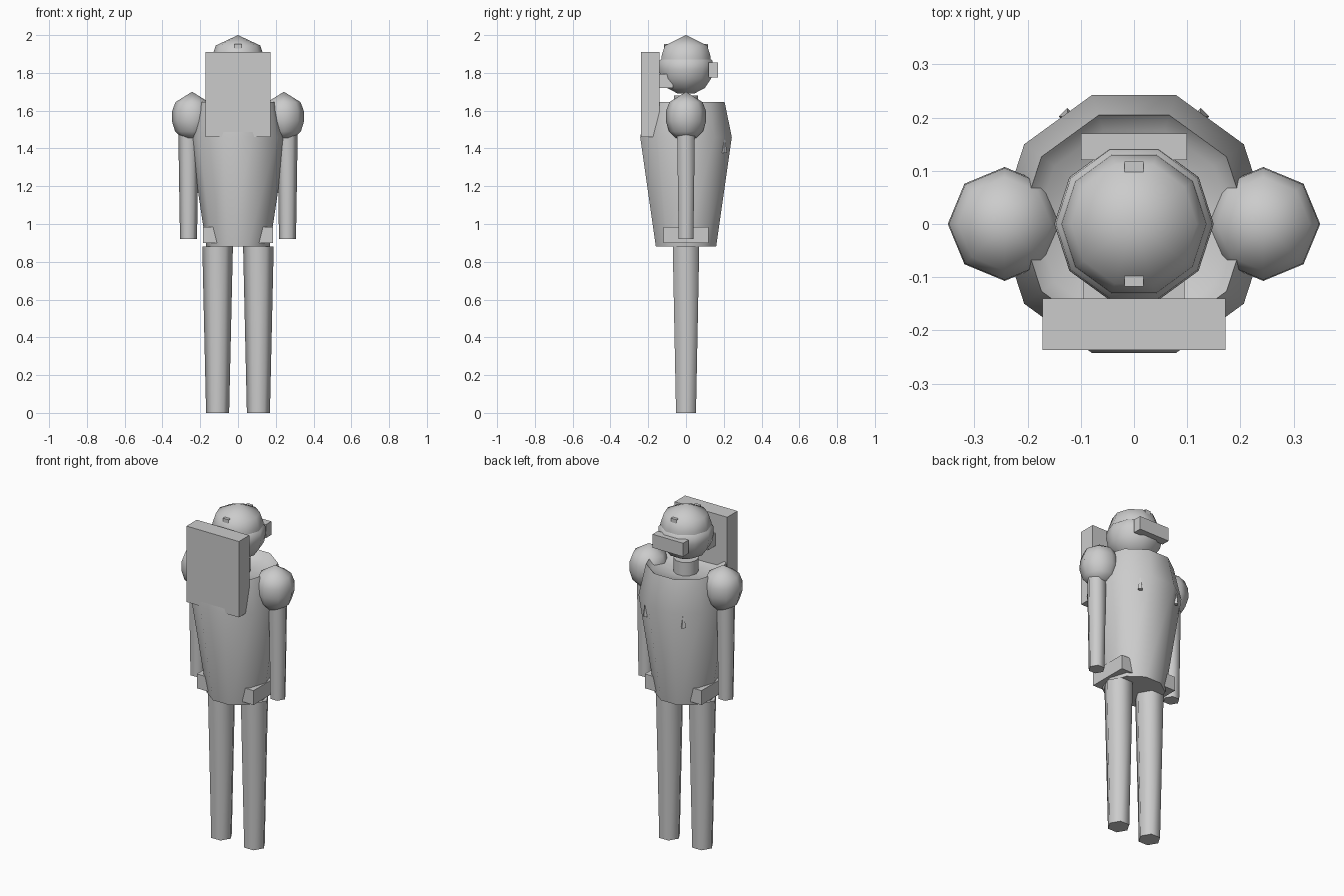
import bpy, bmesh, math

if "Cube" in bpy.data.objects:
    bpy.data.objects.remove(bpy.data.objects["Cube"])

grey = bpy.data.materials.new("light_grey")
grey.diffuse_color = (0.6, 0.6, 0.6, 1)
grey.use_nodes = True
grey.node_tree.nodes["Principled BSDF"].inputs["Base Color"].default_value = grey.diffuse_color


def finish(name, bm, smooth=False):
    bmesh.ops.recalc_face_normals(bm, faces=bm.faces[:])
    me = bpy.data.meshes.new(name)
    bm.to_mesh(me)
    bm.free()
    me.materials.append(grey)
    ob = bpy.data.objects.new(name, me)
    bpy.context.collection.objects.link(ob)
    if smooth:
        bpy.ops.object.select_all(action='DESELECT')
        bpy.context.view_layer.objects.active = ob
        ob.select_set(True)
        bpy.ops.object.shade_smooth_by_angle(angle=math.radians(65))
    return ob


def lathe(name, profile, sides, x=0.0, y=0.0, smooth=True):
    """Turn (radius, z) points about a vertical axis; radius 0 makes a tip."""
    bm = bmesh.new()
    rings = []
    for r, z in profile:
        count = sides if r > 0 else 1
        rings.append([bm.verts.new((x + r * math.cos(math.tau * i / sides),
                                    y + r * math.sin(math.tau * i / sides), z))
                      for i in range(count)])
    for a, b in zip(rings, rings[1:]):
        for i in range(sides):
            j = (i + 1) % sides
            quad = [a[i % len(a)], a[j % len(a)], b[j % len(b)], b[i % len(b)]]
            bm.faces.new(list(dict.fromkeys(quad)))
    for ring in (rings[0], rings[-1]):
        if len(ring) > 1:
            bm.faces.new(ring)
    return finish(name, bm, smooth)


def box(name, lo, hi):
    bm = bmesh.new()
    bmesh.ops.create_cube(bm, size=1)
    for v in bm.verts:
        v.co = [(a + b) / 2 + c * (b - a) for a, b, c in zip(lo, hi, v.co)]
    return finish(name, bm)


# Body with a shallow dip around the neck
lathe("torso", [(0.168, 0.88), (0.255, 1.46), (0.215, 1.645),
                (0.185, 1.61), (0.06, 1.60)], 10)
lathe("neck", [(0.068, 1.58), (0.068, 1.68)], 10)

# Head and helmet
lathe("head", [(0.045, 1.69), (0.105, 1.72), (0.14, 1.77), (0.15, 1.82),
               (0.147, 1.865), (0.10, 1.90)], 10)
lathe("helmet", [(0.138, 1.865), (0.136, 1.89), (0.118, 1.945), (0, 2.0)], 10)
box("visor", (-0.10, 0.12, 1.775), (0.10, 0.17, 1.855))
for name, s in (("front", -1), ("back", 1)):
    ys = sorted((s * 0.09, s * 0.117))
    box(name + "_helmet_stud", (-0.018, ys[0], 1.925), (0.018, ys[1], 1.952))

# Backpack and its link to the head
box("backpack", (-0.172, -0.237, 1.46), (0.172, -0.14, 1.91))
box("backpack_link", (-0.095, -0.15, 1.72), (0.095, -0.07, 1.795))

# Paired parts
for side, s in (("left", -1), ("right", 1)):
    lathe(side + "_shoulder", [(0.055, 1.455), (0.09, 1.49), (0.107, 1.545),
                               (0.105, 1.60), (0.088, 1.645), (0, 1.70)],
          8, s * 0.243)
    lathe(side + "_arm", [(0.045, 0.92), (0.054, 1.48)], 6, s * 0.262)
    lathe(side + "_leg", [(0.061, 0), (0.081, 0.88)], 6, s * 0.108)
    xs = sorted((s * 0.10, s * 0.186))
    box(side + "_hip_pouch", (xs[0], -0.12, 0.90), (xs[1], 0.12, 0.985))
    lathe(side + "_chest_spike", [(0.016, 1.375), (0.004, 1.455)], 4,
          s * 0.125, 0.202, False)
